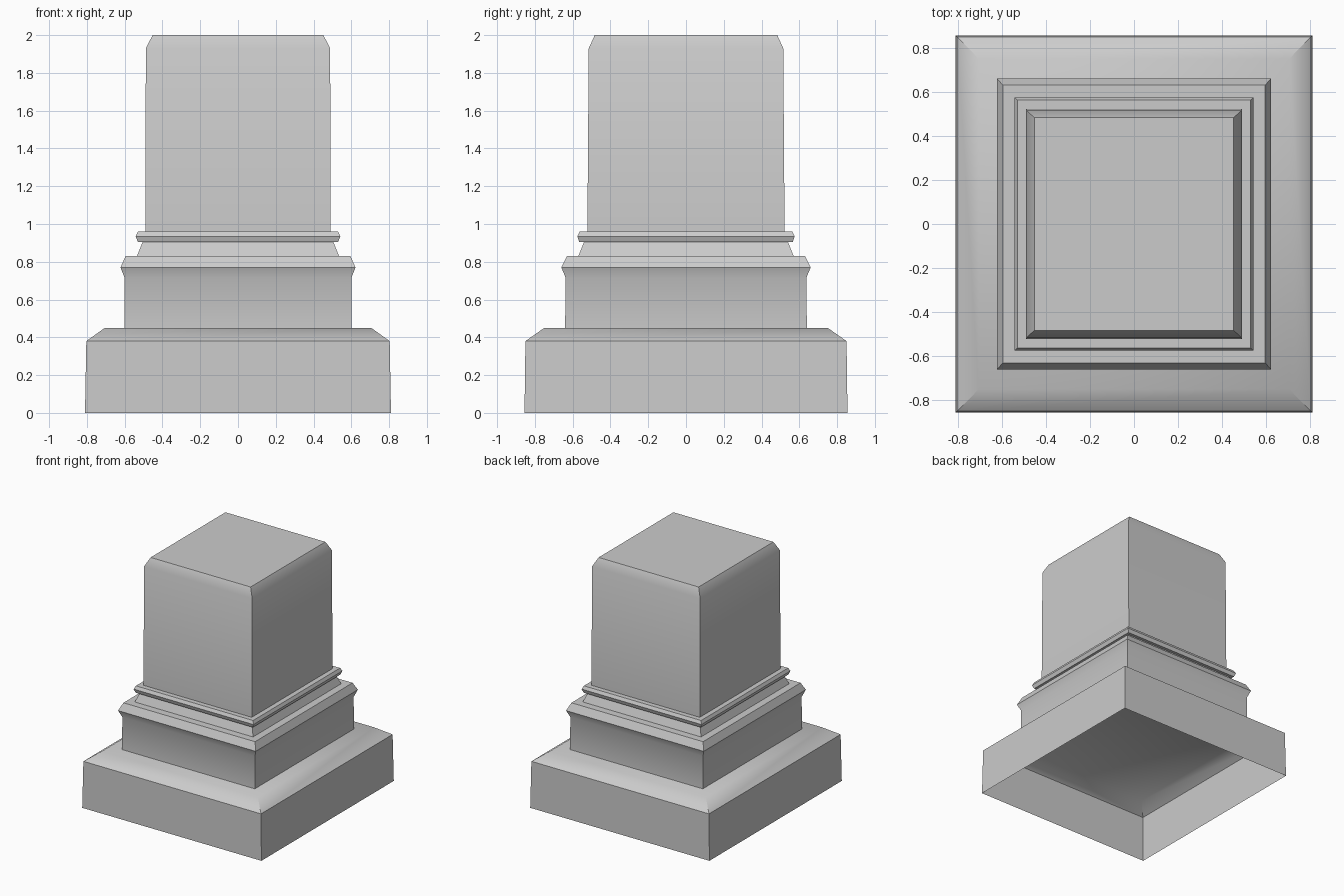
import bpy, bmesh, math

cube = bpy.data.objects.get("Cube")
if cube:
    bpy.data.objects.remove(cube, do_unlink=True)

stone = bpy.data.materials.new("grey_stone")
stone.use_nodes = True
colour = (0.6, 0.6, 0.6, 1)
stone.diffuse_color = colour
stone.node_tree.nodes["Principled BSDF"].inputs["Base Color"].default_value = colour


def stack(name, profile):
    """Loft rectangles (half width, half depth, height), capped on top, open below."""
    bm = bmesh.new()
    below = None
    for hx, hy, z in profile:
        ring = [bm.verts.new((sx * hx, sy * hy, z))
                for sx, sy in ((-1, -1), (1, -1), (1, 1), (-1, 1))]
        if below:
            for i in range(4):
                j = (i + 1) % 4
                bm.faces.new((below[i], below[j], ring[j], ring[i]))
        below = ring
    bm.faces.new(below)
    mesh = bpy.data.meshes.new(name)
    bm.to_mesh(mesh)
    bm.free()
    mesh.materials.append(stone)
    obj = bpy.data.objects.new(name, mesh)
    bpy.context.collection.objects.link(obj)
    bpy.ops.object.select_all(action='DESELECT')
    obj.select_set(True)
    bpy.context.view_layer.objects.active = obj
    bpy.ops.object.shade_smooth_by_angle(angle=math.radians(40))


# Hollow plinth with a sloped shoulder
stack("plinth", [(0.81, 0.855, 0), (0.803, 0.85, 0.38), (0.705, 0.75, 0.45)])
# Pedestal block with a bulging moulding
stack("pedestal", [(0.60, 0.64, 0.45), (0.60, 0.637, 0.715),
                   (0.622, 0.66, 0.77), (0.595, 0.63, 0.83)])
# Tapered neck and thin collar
stack("neck", [(0.535, 0.57, 0.83), (0.505, 0.54, 0.905)])
collar = [(0.49, 0.52, 0.905), (0.53, 0.565, 0.905),
          (0.542, 0.575, 0.935), (0.53, 0.562, 0.96)]
stack("collar", collar)
# Upright shaft with a chamfered top
stack("shaft", [(0.49, 0.522, 0.96), (0.488, 0.515, 1.93), (0.452, 0.483, 2.0)])
